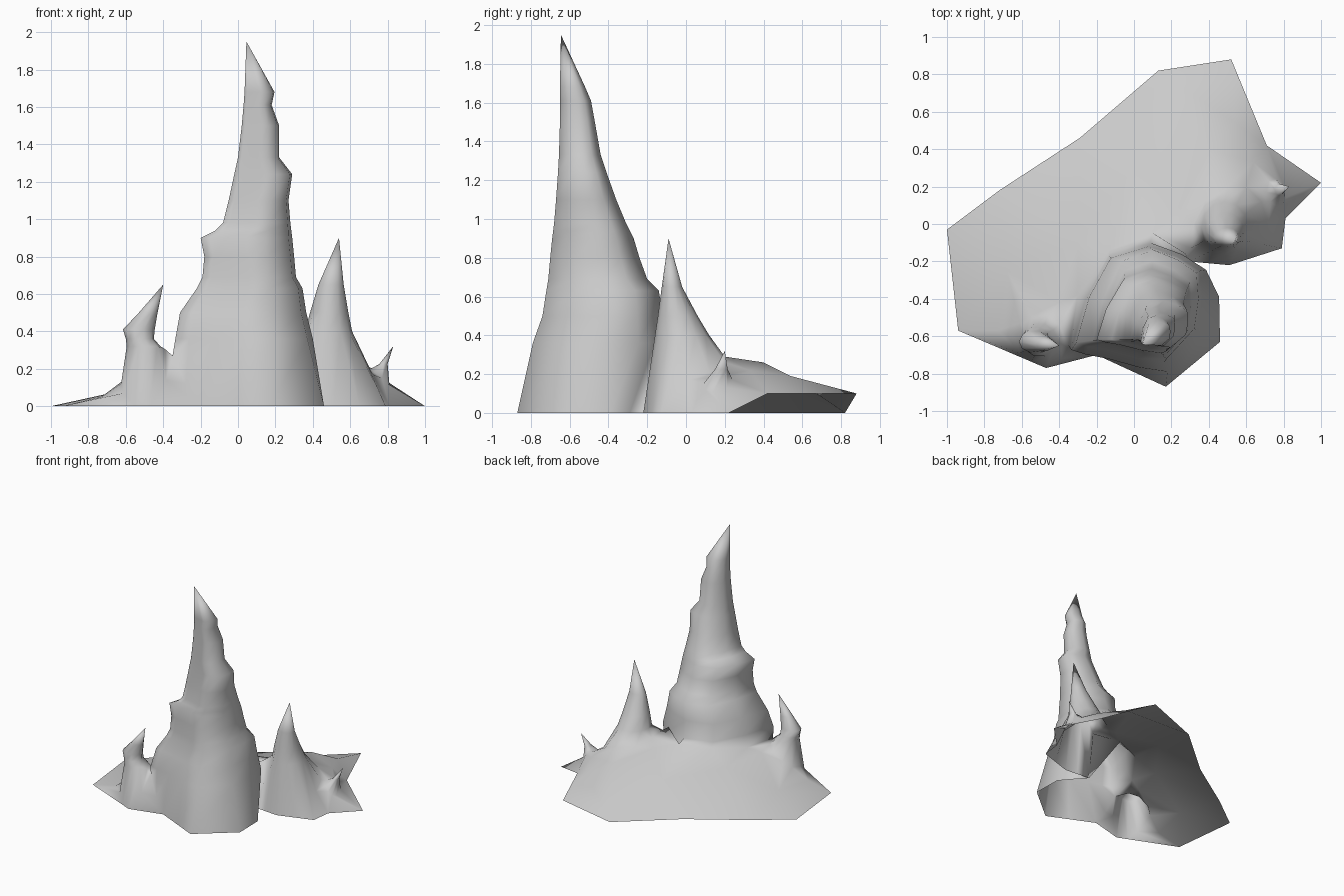
import bpy, bmesh, math
from mathutils import Vector
from mathutils.geometry import delaunay_2d_cdt

cube = bpy.data.objects.get("Cube")
if cube:
    bpy.data.objects.remove(cube, do_unlink=True)

stone = bpy.data.materials.new("grey stone")
stone.use_nodes = True
stone.diffuse_color = (0.6, 0.6, 0.6, 1)
stone.node_tree.nodes["Principled BSDF"].inputs["Base Color"].default_value = (0.6, 0.6, 0.6, 1)

bm = bmesh.new()
feet = []


def circle(sides):
    return [(math.cos(math.tau * i / sides), math.sin(math.tau * i / sides)) for i in range(sides)]


def spire(foot, section, rings, tip):
    """Loft from a foot contour through scaled sections (z, x range, y range) to a tip."""
    feet.append(foot)
    sides = len(foot)
    loops = [[bm.verts.new(p) for p in foot]]
    for z, x0, x1, y0, y1 in rings:
        loops.append([bm.verts.new(((x0 + x1) / 2 + (x1 - x0) / 2 * u,
                                    (y0 + y1) / 2 + (y1 - y0) / 2 * v, z)) for u, v in section])
    top = bm.verts.new(tip)
    for i in range(sides):
        j = (i + 1) % sides
        for low, high in zip(loops, loops[1:]):
            bm.faces.new((low[i], low[j], high[j], high[i]))
        bm.faces.new((loops[-1][i], loops[-1][j], top))


# Tall central pinnacle with ledges, sharp at its front left edge
main_foot = [(.455, -.39, 0), (.37, -.29, 0), (.29, -.2, 0), (.1, -.05, .33),
             (-.13, -.14, .32), (-.3, -.38, .28), (-.35, -.65, .27), (-.28, -.68, .12),
             (-.2, -.7, 0), (0, -.792, 0), (.17, -.87, 0), (.46, -.63, 0)]
main_section = [(1, .1), (.96, .58), (.61, .82), (.15, 1), (-.45, .8), (-.79, .13),
                (-1, -.66), (-.8, -.73), (-.46, -.8), (-.02, -.93), (.4, -1), (.92, -.45)]
spire(main_foot, main_section, [
    (.36, -.335, .4, -.79, -.1),
    (.5, -.31, .365, -.74, -.12),
    (.63, -.22, .345, -.72, -.14),
    (.69, -.19, .31, -.71, -.2),
    (.8, -.18, .3, -.7, -.24),
    (.9, -.2, .29, -.69, -.27),
    (.94, -.12, .285, -.685, -.29),
    (.98, -.08, .28, -.68, -.31),
    (1.1, -.05, .27, -.67, -.36),
    (1.24, -.02, .29, -.66, -.41),
    (1.33, 0, .22, -.655, -.44),
    (1.5, .02, .22, -.65, -.47),
    (1.61, .03, .18, -.65, -.49),
    (1.68, .035, .195, -.65, -.52)], (.045, -.645, 1.95))

# Medium pinnacle on the left
left_foot = [(.72, 0, .17), (.68, .12, .21), (.6, .2, .26), (.5, .2, .29),
             (.38, .12, .3), (.32, 0, .34), (.305, -.13, .36), (.29, -.2, 0),
             (.4, -.21, 0), (.51, -.22, 0), (.65, -.175, 0), (.79, -.13, 0)]
spire(left_foot, circle(12), [
    (.4, .36, .61, -.16, .12),
    (.5, .385, .59, -.145, .06),
    (.65, .43, .565, -.125, -.02)], (.54, -.09, .9))

# Hooked pinnacle on the right
right_foot = [(-.39, -.64, .305), (-.4, -.54, .27), (-.46, -.49, .24), (-.55, -.49, .19),
              (-.61, -.53, .14), (-.625, -.61, .12), (-.61, -.69, .07), (-.55, -.736, 0),
              (-.47, -.77, 0), (-.385, -.72, .14)]
spire(right_foot, circle(10), [
    (.32, -.595, -.415, -.71, -.53),
    (.36, -.6, -.45, -.7, -.55),
    (.41, -.615, -.445, -.69, -.57),
    (.5, -.53, -.43, -.68, -.6)], (-.4, -.65, .65))

# Small spike at the far left
spike_foot = [(.81, .14, .11), (.8, .21, .13), (.76, .24, .17), (.72, .23, .2),
              (.71, .17, .2), (.73, .12, .18), (.77, .09, .15), (.8, .1, .12)]
spire(spike_foot, circle(8), [(.225, .755, .8, .15, .215)], (.83, .2, .32))

# Spreading slope, triangulated around the pinnacle feet
outline = ([(-1, -.03, 0), (-.94, -.57, 0)] + right_foot[7:9] + main_foot[8:]
           + main_foot[:3] + left_foot[8:]
           + [(.81, .03, 0), (1, .22, 0), (.71, .42, .1), (.52, .88, .1),
              (.13, .82, 0), (-.29, .46, 0), (-.72, .18, 0)])
slopes = [(-.4, -.42, .25), (-.68, -.25, .07), (-.73, -.57, .05), (-.3, -.1, .22),
          (0, .3, .19), (.275, -.16, .38), (.25, .08, .3), (.4, .4, .26),
          (.54, .54, .19), (.64, .33, .22)]
points = []
contours = []
for contour in [outline] + feet:
    contours.append(list(range(len(points), len(points) + len(contour))))
    points += contour
points += slopes
flat, _, tris, origin, _, regions = delaunay_2d_cdt(
    [Vector(p[:2]) for p in points], [], contours, 1, 1e-5)
verts = [bm.verts.new((v.x, v.y, points[o[0]][2] if o else 0)) for v, o in zip(flat, origin)]
for tri, region in zip(tris, regions):
    if list(region) == [0]:
        bm.faces.new([verts[i] for i in tri])

# Weld everything into one continuous rock
bmesh.ops.remove_doubles(bm, verts=bm.verts, dist=1e-3)
bmesh.ops.delete(bm, geom=[v for v in bm.verts if not v.link_faces], context="VERTS")
mesh = bpy.data.meshes.new("rock_formation")
bm.to_mesh(mesh)
bm.free()
mesh.materials.append(stone)
for poly in mesh.polygons:
    poly.use_smooth = True
rock = bpy.data.objects.new("rock_formation", mesh)
bpy.context.collection.objects.link(rock)
